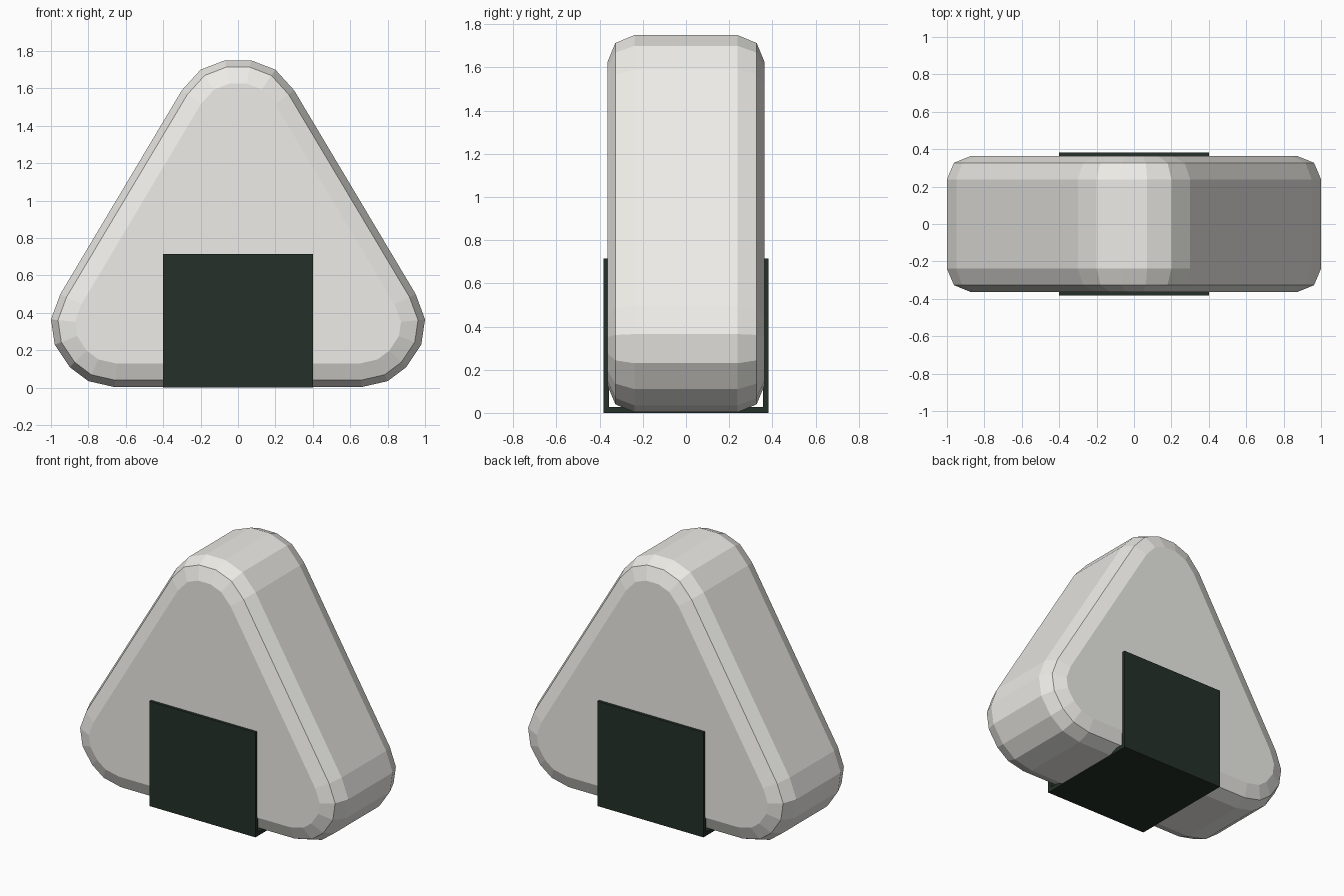
import bpy, bmesh

if "Cube" in bpy.data.objects:
    bpy.data.objects.remove(bpy.data.objects["Cube"])


def material(name, color):
    m = bpy.data.materials.new(name)
    m.diffuse_color = color
    m.use_nodes = True
    m.node_tree.nodes["Principled BSDF"].inputs["Base Color"].default_value = m.diffuse_color
    return m


def prism(name, points, direction, mat, bevel=0.0):
    """Extrude a closed 3D outline; optionally round both cap rims."""
    bm = bmesh.new()
    cap = bm.faces.new([bm.verts.new(p) for p in points])
    ext = bmesh.ops.extrude_face_region(bm, geom=[cap], use_keep_orig=True)
    moved = [g for g in ext["geom"] if isinstance(g, bmesh.types.BMVert)]
    bmesh.ops.translate(bm, verts=moved, vec=direction)
    bmesh.ops.recalc_face_normals(bm, faces=bm.faces)
    if bevel:
        rims = [e for e in bm.edges
                if abs(e.verts[0].co.y - e.verts[1].co.y) < 1e-5]
        bmesh.ops.bevel(bm, geom=rims, offset=bevel, offset_type='OFFSET',
                        segments=2, profile=0.5, affect='EDGES',
                        clamp_overlap=False)
        bmesh.ops.recalc_face_normals(bm, faces=bm.faces)
    me = bpy.data.meshes.new(name)
    bm.to_mesh(me)
    bm.free()
    me.materials.append(mat)
    ob = bpy.data.objects.new(name, me)
    bpy.context.collection.objects.link(ob)
    return ob


rice = material("rice", (0.85, 0.84, 0.80, 1))
seaweed = material("seaweed", (0.018, 0.03, 0.022, 1))

# Rice body: rounded triangle, mirrored half outline
half = [(0.07, 1.75), (0.20, 1.70), (0.30, 1.59), (0.95, 0.50), (1.0, 0.365),
        (0.98, 0.23), (0.90, 0.11), (0.80, 0.035), (0.66, 0.003)]
outline = half + [(-x, z) for x, z in reversed(half)]
D = 0.364
prism("rice_body", [(x, -D, z) for x, z in outline], (0, 2 * D, 0), rice, 0.125)

# Seaweed wrap: U-shaped sheet folded under the base
O, I, H, T = 0.383, 0.357, 0.715, 0.028
u = [(-O, H), (-O, 0), (O, 0), (O, H), (I, H), (I, T), (-I, T), (-I, H)]
prism("seaweed_wrap", [(-0.4, y, z) for y, z in u], (0.8, 0, 0), seaweed)
